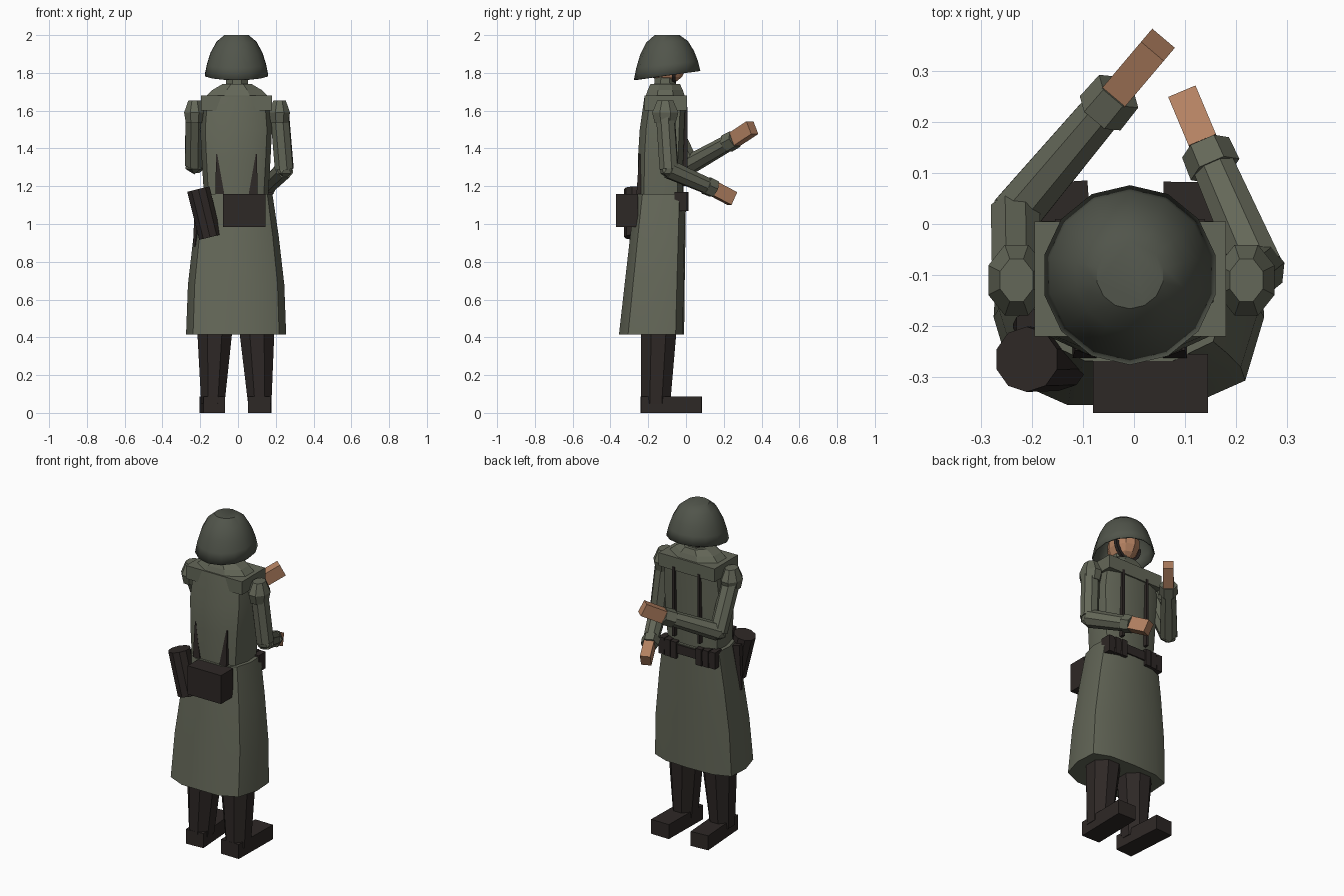
import bpy, bmesh, math
from mathutils import Vector, Matrix

cube = bpy.data.objects.get("Cube")
if cube:
    bpy.data.objects.remove(cube, do_unlink=True)


def material(name, r, g, b):
    m = bpy.data.materials.new(name)
    m.use_nodes = True
    m.diffuse_color = (r, g, b, 1)
    node = m.node_tree.nodes["Principled BSDF"]
    node.inputs["Base Color"].default_value = (r, g, b, 1)
    node.inputs["Roughness"].default_value = 0.9
    return m


CLOTH = material("cloth", 0.127, 0.136, 0.098)
STEEL = material("steel", 0.082, 0.09, 0.07)
LEATHER = material("leather", 0.027, 0.021, 0.019)
SKIN = material("skin", 0.45, 0.22, 0.12)


def finish(name, bm, mat, smooth=None):
    bmesh.ops.recalc_face_normals(bm, faces=bm.faces)
    mesh = bpy.data.meshes.new(name)
    bm.to_mesh(mesh)
    bm.free()
    obj = bpy.data.objects.new(name, mesh)
    bpy.context.collection.objects.link(obj)
    mesh.materials.append(mat)
    if smooth:
        bpy.ops.object.select_all(action="DESELECT")
        obj.select_set(True)
        bpy.context.view_layer.objects.active = obj
        bpy.ops.object.shade_smooth_by_angle(angle=math.radians(smooth))
    return obj


def loft(name, rings, mat, smooth=None, cap_start=True):
    """Skin a stack of equal-length point rings."""
    bm = bmesh.new()
    rows = [[bm.verts.new(p) for p in ring] for ring in rings]
    for low, high in zip(rows, rows[1:]):
        for i in range(len(low)):
            j = (i + 1) % len(low)
            bm.faces.new((low[i], low[j], high[j], high[i]))
    bm.faces.new(rows[-1])
    if cap_start:
        bm.faces.new(rows[0])
    return finish(name, bm, mat, smooth)


def box(name, x, y, z, mat, turn=0):
    """Box from (min, max) pairs, turned about its vertical axis."""
    spans = (x, y, z)
    centre = Vector([(a + b) / 2 for a, b in spans])
    size = [b - a for a, b in spans]
    bm = bmesh.new()
    bmesh.ops.create_cube(bm, size=1, matrix=Matrix.Translation(centre)
                          @ Matrix.Rotation(math.radians(turn), 4, "Z")
                          @ Matrix.Diagonal((*size, 1)))
    return finish(name, bm, mat)


def along(a, b):
    """Frame centred between two points with Z running along them."""
    a, b = Vector(a), Vector(b)
    turn = (b - a).to_track_quat("Z", "Y").to_matrix().to_4x4()
    return Matrix.Translation((a + b) / 2) @ turn, (b - a).length


def limb(name, a, b, r1, r2, mat, sides=8):
    frame, length = along(a, b)
    bm = bmesh.new()
    bmesh.ops.create_cone(bm, cap_ends=True, segments=sides, radius1=r1,
                          radius2=r2, depth=length,
                          matrix=frame @ Matrix.Rotation(math.pi / sides, 4, "Z"))
    return finish(name, bm, mat)


def oval(cx, cy, z, rx, ry, sides, tilt=0):
    pts = []
    for i in range(sides):
        a = math.tau * (i + 0.5) / sides
        pts.append((cx + rx * math.cos(a), cy + ry * math.sin(a),
                    z + tilt * math.sin(a)))
    return pts


# Coat cross-section: half outline, front to back, mirrored
HALF = [(0.6, 0.98), (0.97, 0.87), (1, 0.5), (0.86, 0.14), (0.45, 0)]
OUTLINE = [(0, 1)] + HALF + [(-u, v) for u, v in reversed(HALF)]


def coat_ring(z, half, back, front):
    return [(-0.01 + u * half, back + v * (front - back), z) for u, v in OUTLINE]


# Coat
loft("coat_skirt", [coat_ring(0.415, 0.265, -0.355, -0.01),
                    coat_ring(0.68, 0.255, -0.325, -0.007),
                    coat_ring(0.94, 0.225, -0.295, -0.003),
                    coat_ring(1.16, 0.192, -0.268, 0)], CLOTH, 30)
loft("coat_torso", [coat_ring(1.15, 0.17, -0.255, -0.015),
                    coat_ring(1.34, 0.182, -0.255, -0.01),
                    coat_ring(1.5, 0.19, -0.245, -0.005),
                    coat_ring(1.675, 0.175, -0.22, 0)], CLOTH, 30)
box("shoulder_yoke", (-0.195, 0.18), (-0.22, 0.005), (1.6, 1.68), CLOTH)
loft("collar", [oval(-0.005, -0.11, 1.67, 0.185, 0.115, 8),
                oval(-0.005, -0.11, 1.71, 0.14, 0.1, 8),
                oval(-0.005, -0.11, 1.74, 0.085, 0.085, 8)], CLOTH)
limb("neck", (-0.005, -0.11, 1.7), (-0.005, -0.11, 1.8), 0.065, 0.06, CLOTH)

# Head, chin strap and helmet
bm = bmesh.new()
bmesh.ops.create_uvsphere(bm, u_segments=10, v_segments=7, radius=1,
                          matrix=Matrix.Translation((-0.008, -0.1, 1.84))
                          @ Matrix.Diagonal((0.085, 0.1, 0.1, 1)))
finish("head", bm, SKIN)
strap = [[(-0.008 + r * math.cos(a), y, 1.84 + 1.12 * r * math.sin(a))
          for y, r in ((-0.075, 0.07), (-0.075, 0.09), (-0.055, 0.09), (-0.055, 0.07))]
         for a in (math.pi * (1 + i / 10) for i in range(11))]
loft("chin_strap", strap, LEATHER)

shell = [(0.172, 0.176, 1.787, 0.024), (0.16, 0.163, 1.845, 0.018),
         (0.141, 0.143, 1.905, 0.01), (0.108, 0.11, 1.965, 0.004),
         (0.066, 0.066, 2.0, 0)]
helmet = loft("helmet", [oval(-0.008, -0.1, z, rx, ry, 14, tilt)
                         for rx, ry, z, tilt in shell], STEEL, 40, cap_start=False)
rim = helmet.modifiers.new("thickness", "SOLIDIFY")
rim.thickness = 0.008

# Arms: shoulder, elbow, wrist, fingertips
ARMS = {
    "left": [(0.22, -0.11, 1.59), (0.245, -0.09, 1.29),
             (0.14, 0.15, 1.185), (0.1, 0.245, 1.135)],
    "right": [(-0.23, -0.11, 1.59), (-0.232, 0.02, 1.315),
              (-0.03, 0.26, 1.45), (0.047, 0.351, 1.51)],
}
for side, (shoulder, elbow, wrist, tip) in ARMS.items():
    sx, sy, sz = shoulder
    loft(side + "_shoulder_cap", [oval(sx, sy, sz - 0.055, 0.05, 0.06, 8),
                                  oval(sx, sy, sz, 0.06, 0.075, 8),
                                  oval(sx, sy, sz + 0.065, 0.035, 0.045, 8)], CLOTH)
    limb(side + "_upper_arm", shoulder, elbow, 0.052, 0.052, CLOTH)
    bm = bmesh.new()
    bmesh.ops.create_icosphere(bm, subdivisions=1, radius=0.052,
                               matrix=Matrix.Translation(elbow))
    finish(side + "_elbow", bm, CLOTH)
    limb(side + "_forearm", elbow, wrist, 0.052, 0.043, CLOTH)
    cuff_start = Vector(elbow).lerp(Vector(wrist), 0.82)
    limb(side + "_cuff", cuff_start, wrist, 0.052, 0.05, CLOTH, 6)
    frame, length = along(wrist, tip)
    bm = bmesh.new()
    bmesh.ops.create_cube(bm, size=1, matrix=frame
                          @ Matrix.Diagonal((0.058, 0.075, length, 1)))
    finish(side + "_hand", bm, SKIN)

# Boots
for side, top, ankle, foot, turn in (
        ("left", 0.1, 0.115, (0.055, 0.175), -1),
        ("right", -0.123, -0.133, (-0.193, -0.08), 4)):
    loft(side + "_boot_leg", [oval(ankle, -0.16, 0.05, 0.067, 0.083, 8),
                              oval(top, -0.145, 0.43, 0.1, 0.102, 8)], LEATHER)
    box(side + "_boot_foot", foot, (-0.238, 0.082), (0, 0.088), LEATHER, turn)

# Belt, ammunition pouches and front straps
box("front_belt", (-0.17, 0.155), (-0.05, 0.006), (1.1, 1.155), LEATHER)
for side, s in (("left", 1), ("right", -1)):
    for i in range(3):
        x = -0.008 + s * (0.085 + 0.043 * i)
        box(f"{side}_pouch_{i + 1}", (x - 0.019, x + 0.019),
            (-0.06, 0.014 - 0.004 * i), (1.07, 1.17), LEATHER)
    x = -0.005 + s * 0.085
    box(side + "_front_strap", (x - 0.008, x + 0.008),
        (-0.03, 0.008), (1.2, 1.62), LEATHER)
    # Rear strap wedge, narrowing upward
    loft(side + "_rear_strap",
         [[(-0.008 + s * a, -0.2, z), (-0.008 + s * b, -0.2, z),
           (-0.008 + s * b, y, z), (-0.008 + s * a, y, z)]
          for a, b, y, z in ((0.065, 0.112, -0.262, 1.16),
                             (0.102, 0.108, -0.248, 1.37))], LEATHER)

# Rear gear
box("rear_bag", (-0.08, 0.145), (-0.37, -0.255), (0.985, 1.158), LEATHER)
limb("canister", (-0.148, -0.265, 0.93), (-0.21, -0.265, 1.185), 0.062, 0.064, LEATHER, 10)
limb("sheath", (-0.228, -0.2, 0.88), (-0.2, -0.2, 1.15), 0.01, 0.035, LEATHER, 6)
